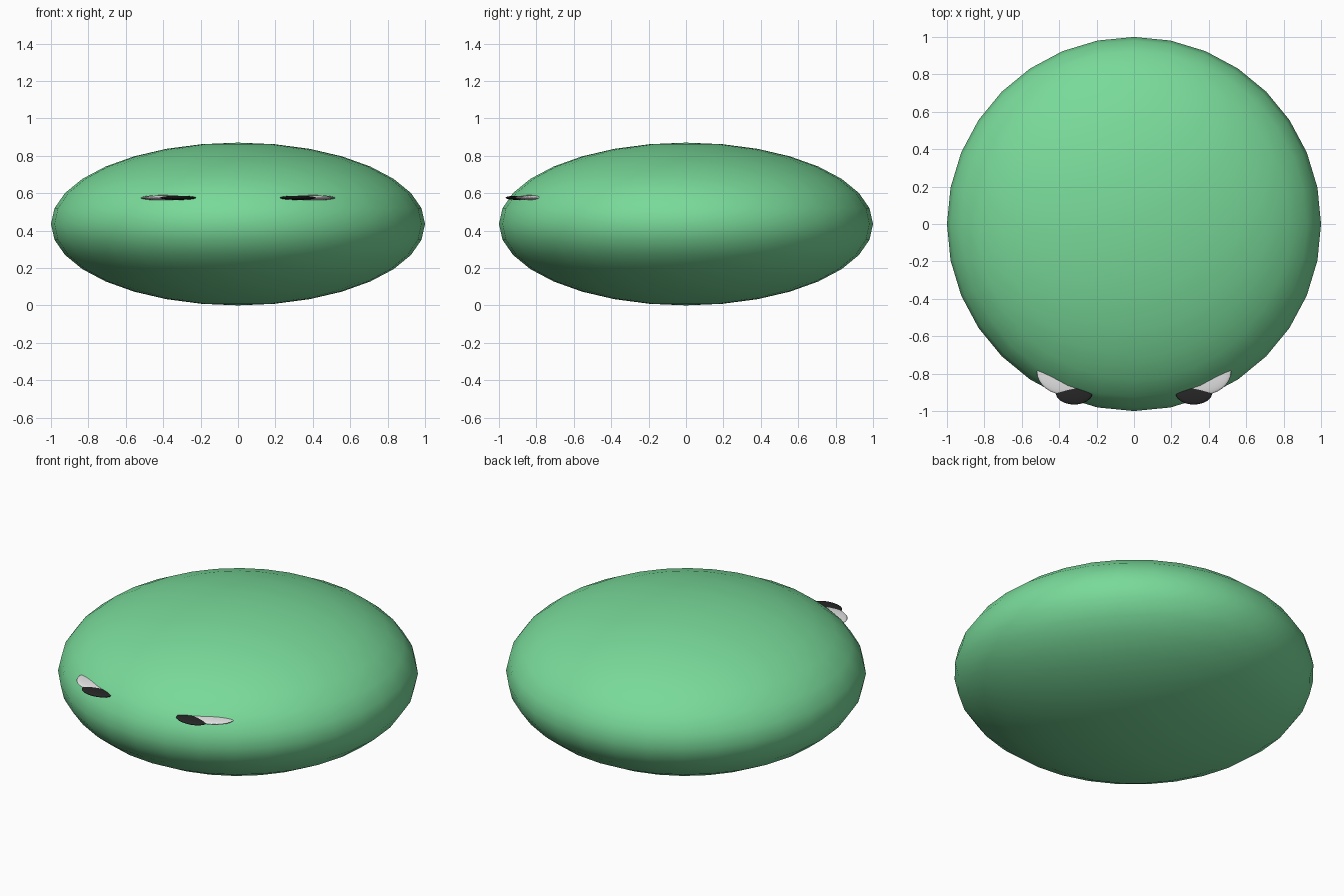
import bpy

if "Cube" in bpy.data.objects:
    bpy.data.objects.remove(bpy.data.objects["Cube"])


def material(name, rgb):
    mat = bpy.data.materials.new(name)
    mat.diffuse_color = (*rgb, 1.0)
    mat.use_nodes = True
    mat.node_tree.nodes["Principled BSDF"].inputs["Base Color"].default_value = mat.diffuse_color
    return mat


green = material("soft green", (0.19, 0.70, 0.32))
white = material("eye white", (0.80, 0.80, 0.80))
black = material("pupil black", (0.02, 0.02, 0.02))


def ellipsoid(name, centre, radii, mat):
    """Smooth UV sphere stretched to three radii."""
    bpy.ops.mesh.primitive_uv_sphere_add(
        segments=32, ring_count=16, radius=1, location=centre)
    ob = bpy.context.object
    ob.name = name
    ob.scale = radii
    bpy.ops.object.transform_apply(location=False, rotation=False, scale=True)
    bpy.ops.object.shade_smooth()
    ob.data.materials.append(mat)
    return ob


# Flattened round body
ellipsoid("body", (0, 0, 0.435), (1, 1, 0.435), green)

# Thin eyes sunk into the front, one on each side
for side, label in ((-1, "left"), (1, "right")):
    ellipsoid(label + "_eye_white", (side * 0.36, -0.79, 0.575),
              (0.16, 0.125, 0.016), white)
    ellipsoid(label + "_pupil", (side * 0.32, -0.905, 0.575),
              (0.097, 0.06, 0.011), black)
